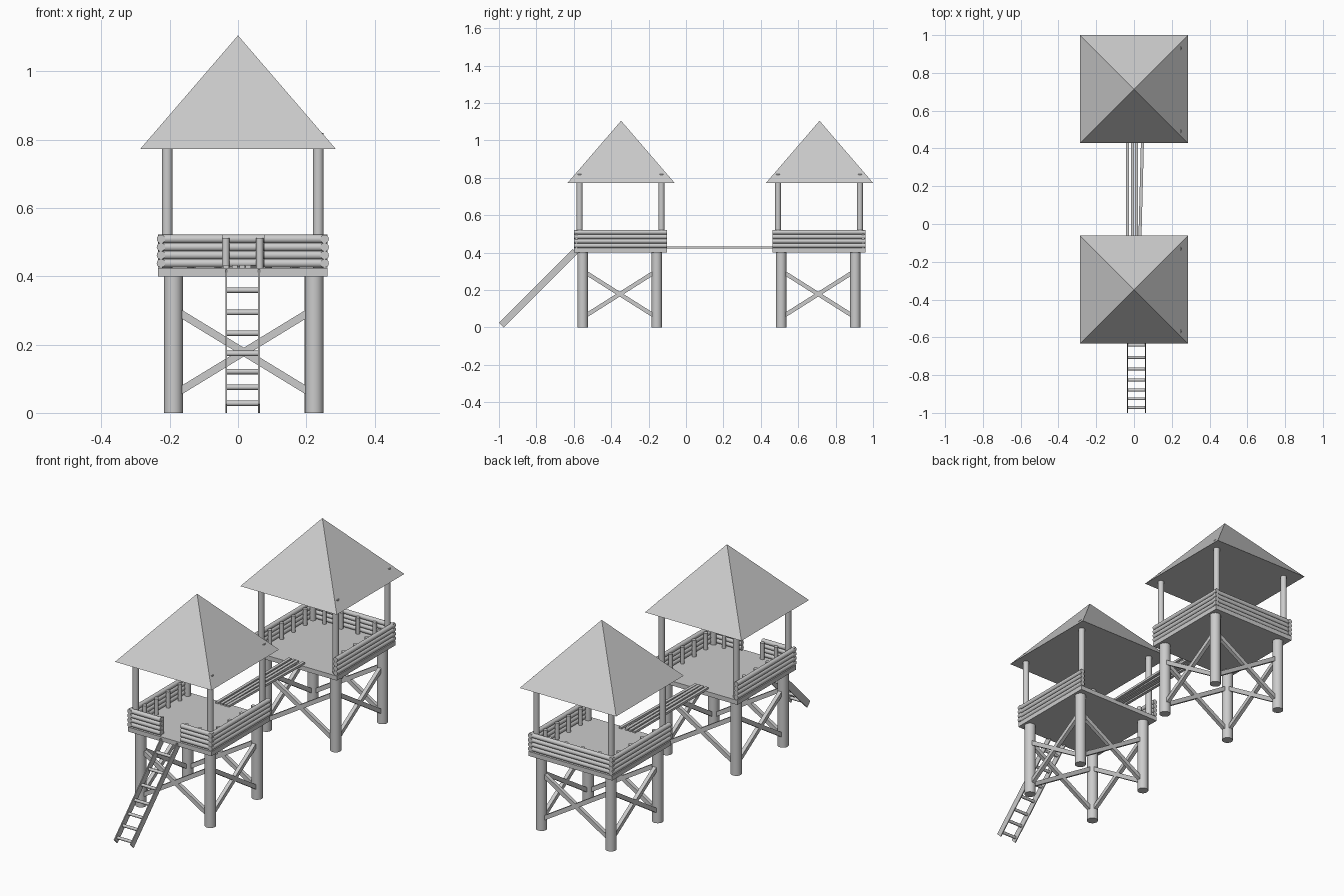
import bpy, math
from mathutils import Vector

if "Cube" in bpy.data.objects:
    bpy.data.objects.remove(bpy.data.objects["Cube"])


def rod(name, a, b, r, sides=16):
    """Round log from a to b."""
    a, b = Vector(a), Vector(b)
    d = b - a
    bpy.ops.mesh.primitive_cylinder_add(vertices=sides, radius=r, depth=d.length, location=(a + b) / 2)
    o = bpy.context.object
    o.name = name
    o.rotation_euler = d.to_track_quat('Z', 'Y').to_euler()
    bpy.ops.object.shade_smooth_by_angle(angle=math.radians(40))
    return o


def beam(name, a, b, w, h):
    """Rectangular bar from a to b, width w (sideways) and height h."""
    a, b = Vector(a), Vector(b)
    d = b - a
    bpy.ops.mesh.primitive_cube_add(size=1, location=(a + b) / 2)
    o = bpy.context.object
    o.name = name
    o.scale = (w, d.length, h)
    o.rotation_euler = (math.asin(d.z / d.length), 0, math.atan2(-d.x, d.y))
    return o


CX = 0.014            # platform centre in x
HALF = 0.248          # platform half width
LOG_R = 0.0125
LOG_Z = [0.438 + 0.0237 * i for i in range(4)]


def wall(name, a, b, inward, posts):
    """Stack of four logs from a to b with upright stakes on the inner side."""
    a, b, n = Vector(a), Vector(b), Vector(inward)
    for z in LOG_Z:
        up = Vector((0, 0, z))
        rod(name + "_log", a + up, b + up, LOG_R, 12)
    for t in posts:
        p = a.lerp(b, t) + n * 0.022
        rod(name + "_stake", p + Vector((0, 0, 0.415)), p + Vector((0, 0, 0.512)), 0.011, 10)


def tower(tag, cy, entrance):
    # deck
    beam(tag + "_deck", (CX, cy - HALF, 0.412), (CX, cy + HALF, 0.412), 2 * HALF, 0.024)
    # legs and roof posts
    for sx in (-1, 1):
        for sy in (-1, 1):
            x, y = CX + 0.003 + sx * 0.206, cy - 0.004 + sy * 0.198
            rod(tag + "_leg", (x, y, 0), (x, y, 0.402), 0.0277, 20)
            x, y = CX + sx * 0.221, cy + sy * 0.219
            rod(tag + "_roof_post", (x, y, 0.415), (x, y, 0.82), 0.0158, 16)
    # crossed braces on all four sides
    lx, ly = CX + 0.003, cy - 0.004
    for s in (-1, 1):
        for k in (-1, 1):
            zl, zr = 0.178 + k * 0.122, 0.178 - k * 0.122
            beam(tag + "_brace", (lx - 0.2, ly + s * 0.198, zl), (lx + 0.2, ly + s * 0.198, zr), 0.02, 0.022)
            beam(tag + "_brace", (lx + s * 0.206, ly - 0.193, zl), (lx + s * 0.206, ly + 0.193, zr), 0.02, 0.022)
    # log walls
    e = HALF - LOG_R
    four = (0.2, 0.4, 0.6, 0.8)
    for s in (-1, 1):
        x = CX + s * (e + 0.004)
        wall(tag + "_side_wall", (x, cy - HALF, 0), (x, cy + HALF, 0), (-s, 0, 0), four)
    if entrance:
        y = cy - e
        wall(tag + "_front_wall", (CX - HALF, y, 0), (-0.045, y, 0), (0, 1, 0), (0.5, 0.93))
        wall(tag + "_front_wall", (0.076, y, 0), (CX + HALF, y, 0), (0, 1, 0), (0.07, 0.5))
    else:
        y = cy + e
        wall(tag + "_back_wall", (CX - HALF, y, 0), (CX + HALF, y, 0), (0, -1, 0), four)
    # pyramid roof
    bpy.ops.mesh.primitive_cone_add(vertices=4, radius1=0.286 * math.sqrt(2), depth=0.332,
                                    location=(0, cy + 0.003, 0.773 + 0.166),
                                    rotation=(0, 0, math.pi / 4))
    bpy.context.object.name = tag + "_roof"


tower("front_tower", -0.35, True)
tower("rear_tower", 0.711, False)

# ladder
for x in (-0.0345, 0.0615):
    beam("ladder_rail", (x, -0.987, 0.013), (x, -0.593, 0.407), 0.005, 0.037)
for z in (0.028, 0.075, 0.121, 0.174, 0.233, 0.294, 0.359):
    rod("ladder_rung", (-0.035, z - 1.0, z), (0.061, z - 1.0, z), 0.008, 10)

# footbridge planks, the last one lying askew
for x0, x1 in ((-0.034, -0.034), (-0.009, -0.009), (0.012, 0.012), (0.03, 0.046)):
    beam("bridge_plank", (x0, -0.13, 0.427), (x1, 0.49, 0.427), 0.016, 0.012)
